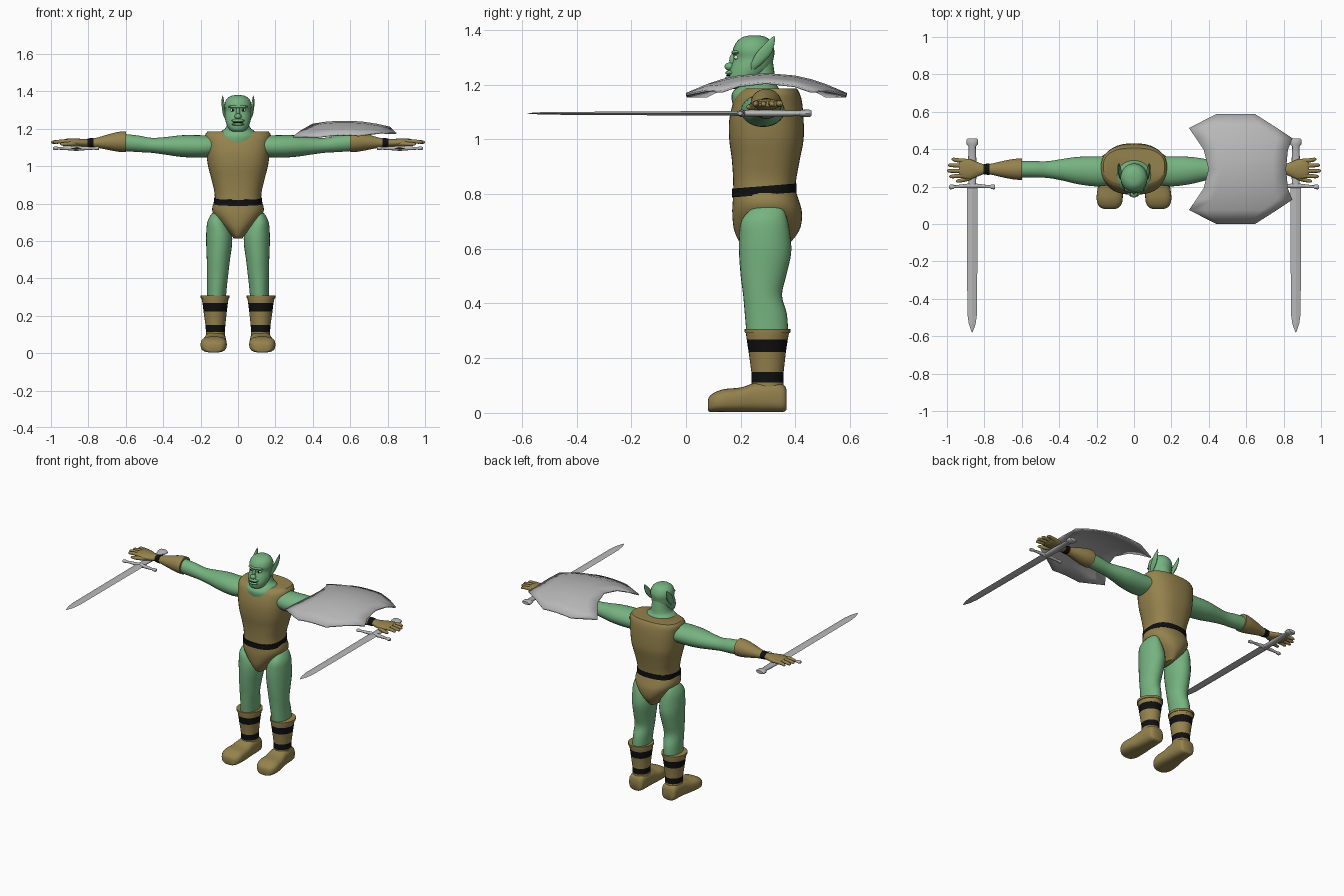
import bpy, bmesh, math
from mathutils import Vector


def material(name, rgb):
    m = bpy.data.materials.new(name)
    m.diffuse_color = (*rgb, 1)
    return m


GREEN = material("green skin", (0.18, 0.45, 0.215))
TAN = material("tan leather", (0.30, 0.225, 0.075))
BLACK = material("black strap", (0.005, 0.005, 0.005))
STEEL = material("grey steel", (0.48, 0.48, 0.48))
WHITE = material("eye white", (0.8, 0.8, 0.75))


def finish(name, bm, mats, mirror=False, angle=45):
    bmesh.ops.recalc_face_normals(bm, faces=bm.faces)
    me = bpy.data.meshes.new(name)
    bm.to_mesh(me)
    bm.free()
    for m in mats:
        me.materials.append(m)
    if angle:
        me.polygons.foreach_set("use_smooth", [True] * len(me.polygons))
        me.set_sharp_from_angle(angle=math.radians(angle))
    ob = bpy.data.objects.new(name, me)
    bpy.context.collection.objects.link(ob)
    if mirror:
        ob.modifiers.new("mirror", 'MIRROR').use_mirror_merge = False
    return ob


def spline(keys, sub):
    """Catmull-Rom interpolation of key rows."""
    if sub < 2:
        return keys
    rows = []
    for i in range(len(keys) - 1):
        k = [keys[max(i - 1, 0)], keys[i], keys[i + 1], keys[min(i + 2, len(keys) - 1)]]
        for j in range(sub):
            t = j / sub
            rows.append([0.5 * (2 * b + (c - a) * t + (2 * a - 5 * b + 4 * c - d) * t * t
                                + (3 * b - a - 3 * c + d) * t ** 3) for a, b, c, d in zip(*k)])
    return rows + [keys[-1]]


def loft(name, mats, keys, axis='z', n=28, p=2, sub=4, mirror=False, angle=45, rule=None, shear=0):
    """Skin of superellipse rings; a key is (position on axis, centre a, centre b, radius a, radius b)."""
    bm = bmesh.new()
    rings = []
    for t, a, b, ra, rb in spline(keys, sub):
        ring = []
        for i in range(n):
            w = 2 * math.pi * i / n
            c, s = math.cos(w), math.sin(w)
            u = a + max(ra, .0005) * math.copysign(abs(c) ** (2 / p), c)
            v = b + max(rb, .0005) * math.copysign(abs(s) ** (2 / p), s)
            co = {'x': (t, u, v), 'y': (u, t, v), 'z': (u, v, t)}[axis]
            ring.append(bm.verts.new((co[0], co[1], co[2] + shear * (co[1] - .285))))
        rings.append(ring)
    for r0, r1 in zip(rings, rings[1:]):
        for i in range(n):
            bm.faces.new((r0[i], r0[(i + 1) % n], r1[(i + 1) % n], r1[i]))
    bm.faces.new(rings[0])
    bm.faces.new(rings[-1])
    if rule:
        for f in bm.faces:
            f.material_index = rule(f.calc_center_median())
    return finish(name, bm, mats, mirror, angle)


def ball(name, mat, centre, radii, mirror=False):
    bm = bmesh.new()
    bmesh.ops.create_uvsphere(bm, u_segments=16, v_segments=10, radius=1)
    for v in bm.verts:
        v.co = Vector(centre) + Vector(a * r for a, r in zip(v.co, radii))
    return finish(name, bm, [mat], mirror)


# Tunic, hips and belt
loft("tunic", [TAN], [
    (.80, 0, .285, .124, .112), (.86, 0, .288, .126, .116), (.93, 0, .292, .142, .125),
    (1.0, 0, .294, .160, .136), (1.07, 0, .294, .170, .136), (1.13, 0, .298, .175, .127),
    (1.165, 0, .302, .176, .115), (1.185, 0, .308, .164, .098)], p=2.5, n=40)
loft("hips", [TAN], [
    (.612, 0, .29, .022, .08), (.63, 0, .29, .036, .098), (.665, 0, .295, .070, .118),
    (.70, 0, .297, .102, .126), (.74, 0, .296, .130, .127), (.775, 0, .292, .138, .121),
    (.82, 0, .286, .124, .112)], p=2.3, n=40)
loft("belt", [BLACK], [(.797, 0, .286, .130, .118), (.829, 0, .286, .129, .118)],
     p=2.5, n=40, sub=1, shear=.08)

# Legs
loft("leg", [GREEN], [
    (.757, .118, .30, .008, .03), (.74, .117, .295, .028, .062), (.70, .112, .287, .052, .085),
    (.64, .102, .288, .068, .094), (.58, .101, .289, .069, .095), (.50, .105, .283, .062, .083),
    (.43, .108, .28, .057, .071), (.36, .112, .292, .053, .077), (.28, .116, .298, .05, .076)],
    mirror=True)

# Boots with two straps
loft("boot_shaft", [TAN, BLACK], [
    (.08, .120, .300, .052, .060), (.112, .120, .298, .051, .058), (.15, .121, .298, .053, .059),
    (.222, .122, .297, .062, .068), (.268, .122, .297, .068, .075), (.298, .123, .298, .073, .080),
    (.307, .123, .298, .073, .080)], sub=1, mirror=True,
    rule=lambda c: int(.112 < c.z < .15 or .222 < c.z < .268))
loft("boot_cuff", [TAN], [(.292, .123, .298, .076, .083), (.307, .123, .298, .077, .084)],
     sub=1, mirror=True)
loft("boot_foot", [TAN], [
    (.368, .121, .048, .036, .036), (.355, .121, .054, .050, .050), (.31, .121, .060, .056, .057),
    (.25, .123, .056, .060, .053), (.20, .127, .048, .066, .045), (.14, .130, .045, .070, .042),
    (.105, .130, .039, .063, .036), (.086, .130, .032, .046, .028), (.08, .130, .028, .026, .018)],
    axis='y', p=2.8, mirror=True)

# Arms, gauntlets and wrist straps
loft("arm", [GREEN], [
    (.12, .285, 1.108, .075, .055), (.20, .281, 1.105, .080, .060), (.30, .286, 1.107, .073, .058),
    (.38, .290, 1.108, .058, .048), (.46, .291, 1.111, .045, .040), (.53, .292, 1.119, .044, .044),
    (.62, .293, 1.127, .044, .046)], axis='x', mirror=True)
loft("gauntlet", [TAN], [
    (.598, .293, 1.130, .057, .055), (.64, .293, 1.130, .055, .053), (.70, .293, 1.128, .044, .040),
    (.76, .293, 1.125, .030, .026), (.81, .293, 1.124, .025, .020)], axis='x', mirror=True)
loft("wrist_strap", [BLACK], [(.772, .293, 1.125, .031, .026), (.804, .293, 1.125, .028, .023)],
     axis='x', sub=1, mirror=True)

# Hands
loft("palm", [TAN], [
    (.80, .293, 1.125, .024, .019), (.84, .292, 1.125, .040, .021), (.88, .293, 1.128, .054, .020),
    (.92, .297, 1.130, .051, .016), (.935, .297, 1.130, .044, .010)], axis='x', mirror=True)
for k, (y0, y1, tip) in enumerate([(.337, .346, .977), (.311, .315, .995), (.284, .284, 1.0), (.258, .254, .988)]):
    loft(f"finger_{k + 1}", [TAN], [
        (.90, y0, 1.130, .012, .012), (.95, (y0 + y1) / 2, 1.131, .011, .011),
        (tip - .01, y1, 1.128, .009, .009), (tip, y1, 1.127, .002, .002)],
        axis='x', n=10, mirror=True)
loft("thumb", [TAN], [
    (.845, .272, 1.122, .014, .013), (.88, .248, 1.120, .015, .013), (.92, .234, 1.118, .011, .011),
    (.945, .229, 1.118, .008, .008), (.951, .228, 1.118, .002, .002)], axis='x', n=10, mirror=True)

# Swords
Z = 1.095
loft("sword_blade", [STEEL], [
    (.21, .865, Z, .029, .009), (-.48, .865, Z, .026, .005), (-.535, .865, Z, .018, .004),
    (-.58, .865, Z, .002, .001)], axis='y', n=4, sub=1, mirror=True, angle=0)
loft("sword_guard", [STEEL], [
    (.742, .198, Z, .008, .007), (.748, .198, Z, .013, .010), (.762, .199, Z, .012, .009),
    (.770, .200, Z, .007, .007), (.835, .204, Z, .011, .011), (.865, .204, Z, .014, .014),
    (.895, .204, Z, .011, .011), (.960, .200, Z, .007, .007), (.968, .199, Z, .012, .009),
    (.982, .198, Z, .013, .010), (.988, .198, Z, .008, .007)],
    axis='x', n=12, sub=1, mirror=True)
loft("sword_grip", [STEEL], [
    (.20, .865, Z, .020, .011), (.30, .865, Z, .024, .013), (.415, .865, Z, .019, .010),
    (.425, .865, Z, .030, .013), (.45, .865, Z, .032, .014), (.458, .865, Z, .024, .010)],
    axis='y', n=16, sub=1, mirror=True)

# Shield: domed plate with scooped ends, symmetric front to back
half = [(.0, .44, .647), (.075, .294, .765), (.13, .332, .847), (.19, .372, .823), (.294, .398, .813)]
rows = half + [(.588 - y, a, b) for y, a, b in half[-2::-1]]
bm = bmesh.new()
N = 6
grid = []
for y, a, b in rows:
    xs = [a + (b - a) * i / N for i in range(N + 1)]
    grid.append([bm.verts.new((x, y, 1.243 - .85 * (y - .294) ** 2 - .55 * (x - .57) ** 2)) for x in xs])
for r0, r1 in zip(grid, grid[1:]):
    for i in range(N):
        bm.faces.new((r0[i], r0[i + 1], r1[i + 1], r1[i]))
shield = finish("shield", bm, [STEEL], angle=20)
solid = shield.modifiers.new("thickness", 'SOLIDIFY')
solid.thickness = .008
solid.offset = -1

# Neck and head
loft("neck", [GREEN], [
    (1.12, 0, .262, .105, .090), (1.16, 0, .256, .104, .090), (1.185, 0, .260, .090, .080),
    (1.205, 0, .265, .066, .064), (1.24, 0, .268, .055, .056), (1.29, 0, .265, .053, .052)])
loft("head", [GREEN], [
    (1.184, 0, .195, .025, .022), (1.195, 0, .200, .045, .042), (1.225, 0, .217, .062, .064),
    (1.26, 0, .236, .070, .074), (1.295, 0, .247, .069, .073), (1.325, 0, .247, .072, .076),
    (1.355, 0, .248, .063, .064), (1.374, 0, .250, .040, .042), (1.38, 0, .250, .012, .014)])
ball("brow", GREEN, (0, .188, 1.318), (.052, .022, .011))
ball("nose", GREEN, (0, .160, 1.266), (.019, .019, .015))
ball("nose_bridge", GREEN, (0, .172, 1.288), (.010, .014, .026))
ball("upper_lip", GREEN, (0, .170, 1.243), (.036, .026, .011))
ball("lower_lip", GREEN, (0, .168, 1.224), (.034, .025, .010))
ball("mouth_line", BLACK, (0, .164, 1.2335), (.030, .018, .003))
ball("eye", WHITE, (.029, .186, 1.299), (.013, .011, .008), True)
ball("pupil", BLACK, (.028, .178, 1.299), (.006, .005, .006), True)
loft("ear", [GREEN], [
    (1.255, .066, .245, .005, .006), (1.275, .071, .257, .009, .020), (1.31, .077, .281, .009, .028),
    (1.345, .081, .303, .007, .020), (1.365, .082, .315, .004, .010), (1.377, .082, .322, .001, .002)],
    n=14, mirror=True)
